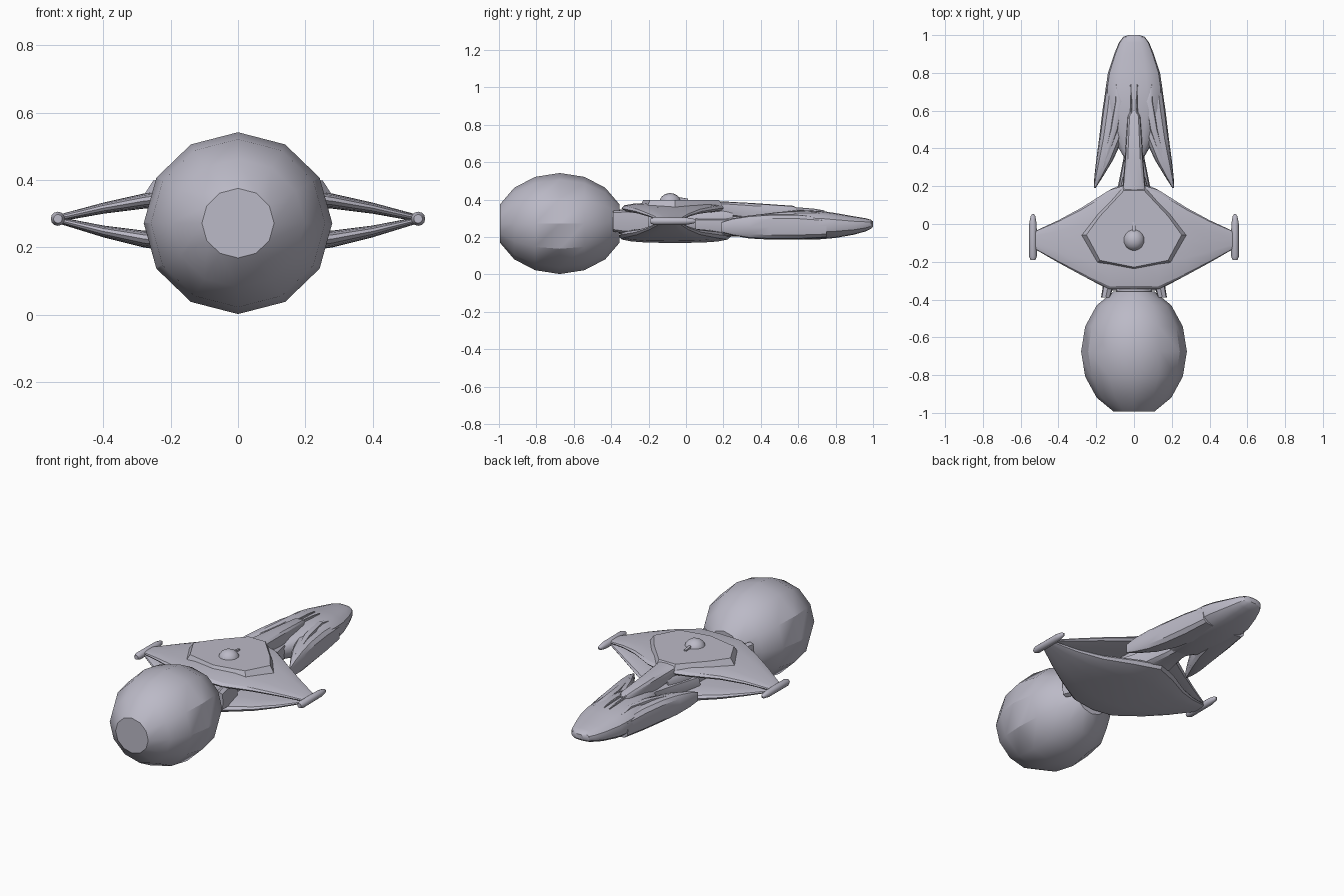
import bpy, bmesh
from math import sin, cos, pi, radians, copysign

if "Cube" in bpy.data.objects:
    bpy.data.objects.remove(bpy.data.objects["Cube"], do_unlink=True)

grey = bpy.data.materials.new("hull_grey")
grey.use_nodes = True
grey.diffuse_color = (0.5, 0.49, 0.57, 1)
grey.node_tree.nodes["Principled BSDF"].inputs["Base Color"].default_value = grey.diffuse_color


def finish(name, bm, mirror=False, angle=30):
    bmesh.ops.recalc_face_normals(bm, faces=bm.faces)
    mesh = bpy.data.meshes.new(name)
    bm.to_mesh(mesh)
    bm.free()
    mesh.materials.append(grey)
    ob = bpy.data.objects.new(name, mesh)
    bpy.context.collection.objects.link(ob)
    if mirror:
        ob.modifiers.new("Mirror", "MIRROR").use_mirror_merge = False
    bpy.ops.object.select_all(action="DESELECT")
    ob.select_set(True)
    bpy.context.view_layer.objects.active = ob
    bpy.ops.object.shade_smooth_by_angle(angle=radians(angle))
    return ob


def power(v, p):
    return copysign(abs(v) ** p, v)


def loft(name, sections, axis="y", sides=16, p=0.8, mirror=False, angle=30):
    """Skin rounded rings; section = (station, side min, side max, z min, z max)."""
    bm = bmesh.new()
    rings = []
    for s, a, b, lo, hi in sections:
        ring = []
        for i in range(sides):
            t = 2 * pi * i / sides
            u = (a + b) / 2 + (b - a) / 2 * power(cos(t), p)
            z = (lo + hi) / 2 + (hi - lo) / 2 * power(sin(t), p)
            ring.append(bm.verts.new((u, s, z) if axis == "y" else (s, u, z)))
        rings.append(ring)
    for r, q in zip(rings, rings[1:]):
        for i in range(sides):
            j = (i + 1) % sides
            bm.faces.new((r[i], r[j], q[j], q[i]))
    bm.faces.new(rings[0])
    bm.faces.new(rings[-1])
    return finish(name, bm, mirror, angle)


def centred(rows):
    return [(y, -w, w, lo, hi) for y, w, lo, hi in rows]


def both_sides(rows):
    return [(-r[0], *r[1:]) for r in rows[:0:-1]] + rows


def plate(name, outline, base, top, inset):
    """Raised half-outline panel, closed across the centre line, with a sloped rim."""
    pts = outline + [(-x, y) for x, y in outline[::-1] if x > 0]
    cy = sum(y for _, y in pts) / len(pts)
    bm = bmesh.new()
    low = [bm.verts.new((x, y, base)) for x, y in pts]
    high = [bm.verts.new((x * inset, cy + (y - cy) * inset, top)) for x, y in pts]
    for i in range(len(pts)):
        j = (i + 1) % len(pts)
        bm.faces.new((low[i], low[j], high[j], high[i]))
    bm.faces.new(low)
    bm.faces.new(high)
    return finish(name, bm, angle=15)


# Large faceted globe at the front, flattened at both ends
loft("front_globe", [(-0.675 - 0.345 * cos(k * pi / 8), -0.28 * sin(k * pi / 8), 0.28 * sin(k * pi / 8),
                      0.272 - 0.27 * sin(k * pi / 8), 0.272 + 0.27 * sin(k * pi / 8))
                     for k in range(1, 8)], sides=12, p=1)

# Upper and lower wings, meeting at the tips
loft("upper_wing", both_sides([(0, -0.345, 0.22, 0.325, 0.385), (0.13, -0.345, 0.18, 0.325, 0.38),
                               (0.28, -0.27, 0.085, 0.315, 0.36), (0.4, -0.205, 0.02, 0.3, 0.333),
                               (0.53, -0.13, -0.04, 0.277, 0.298)]), axis="x", p=0.75)
loft("lower_wing", both_sides([(0, -0.36, 0.24, 0.168, 0.24), (0.13, -0.35, 0.18, 0.178, 0.245),
                               (0.28, -0.27, 0.085, 0.2, 0.25), (0.4, -0.205, 0.02, 0.23, 0.265),
                               (0.53, -0.13, -0.04, 0.27, 0.29)]), axis="x", p=0.75)

# Raised deck on the upper wing, with a dome and a small spur
plate("raised_deck", [(0, -0.25), (0.2, -0.21), (0.28, -0.06), (0.2, 0.05), (0.06, 0.2)], 0.355, 0.398, 0.9)
loft("deck_dome", centred([(-0.085 - 0.057 * cos(k * pi / 10), 0.057 * sin(k * pi / 10),
                            0.385 - 0.05 * sin(k * pi / 10), 0.385 + 0.05 * sin(k * pi / 10))
                           for k in range(1, 10)]), p=1)
loft("deck_spur", centred([(-0.05, 0.008, 0.39, 0.415), (0.01, 0.008, 0.39, 0.405)]), sides=8, p=0.5)

# Core between the wings and brackets that hold the globe
loft("core", centred([(-0.38, 0.09, 0.22, 0.345), (-0.2, 0.12, 0.2, 0.36),
                      (0.1, 0.1, 0.2, 0.36), (0.25, 0.06, 0.21, 0.36)]))
loft("globe_bracket", [(-0.39, 0.125, 0.175, 0.23, 0.34), (-0.33, 0.11, 0.165, 0.22, 0.345),
                       (-0.2, 0.08, 0.14, 0.22, 0.34)], sides=8, p=0.6, mirror=True)

# Slim pods on the wing tips
loft("wing_tip_pod", [(-0.19, 0.522, 0.548, 0.272, 0.298), (-0.17, 0.514, 0.556, 0.264, 0.306),
                      (0, 0.515, 0.555, 0.265, 0.305), (0.04, 0.522, 0.548, 0.272, 0.298),
                      (0.052, 0.53, 0.54, 0.28, 0.29)], sides=12, p=1, mirror=True)

# Neck joining the wing to the rear hull
loft("neck_spine", centred([(0.05, 0.1, 0.33, 0.394), (0.2, 0.06, 0.31, 0.39), (0.35, 0.048, 0.29, 0.382),
                            (0.57, 0.034, 0.29, 0.367), (0.6, 0.02, 0.29, 0.355)]), sides=12, p=0.55)
loft("lower_neck", centred([(0.05, 0.13, 0.19, 0.31), (0.2, 0.085, 0.2, 0.31),
                            (0.35, 0.055, 0.205, 0.32), (0.5, 0.05, 0.2, 0.32)]), sides=12, p=0.6)

# Rear hull, tapering to a rounded end
loft("rear_hull", centred([(0.34, 0.045, 0.215, 0.31), (0.45, 0.11, 0.195, 0.33), (0.6, 0.15, 0.186, 0.346),
                           (0.72, 0.15, 0.188, 0.34), (0.8, 0.138, 0.195, 0.328), (0.9, 0.105, 0.213, 0.31),
                           (0.96, 0.08, 0.23, 0.3), (0.99, 0.058, 0.244, 0.292),
                           (1.0, 0.03, 0.255, 0.283)]))

# Swept prongs reaching forward either side of the neck
loft("hull_prong", [(0.19, 0.203, 0.213, 0.225, 0.28), (0.25, 0.165, 0.21, 0.208, 0.3),
                    (0.34, 0.11, 0.2, 0.192, 0.315), (0.45, 0.06, 0.185, 0.186, 0.323),
                    (0.6, 0.02, 0.167, 0.186, 0.323), (0.75, 0.02, 0.145, 0.195, 0.308)],
     sides=12, p=0.65, mirror=True)

# Shoulder ridges and twin fins on the rear hull
loft("shoulder_ridge", [(0.3, 0.155, 0.175, 0.28, 0.31), (0.5, 0.085, 0.125, 0.3, 0.334),
                        (0.65, 0.06, 0.1, 0.3, 0.343), (0.74, 0.09, 0.1, 0.3, 0.325)],
     sides=8, p=0.7, mirror=True)
loft("rear_fin", [(0.58, 0.01, 0.02, 0.32, 0.36), (0.68, 0.012, 0.022, 0.32, 0.352),
                  (0.74, 0.014, 0.02, 0.32, 0.342)], sides=8, p=0.5, mirror=True)
